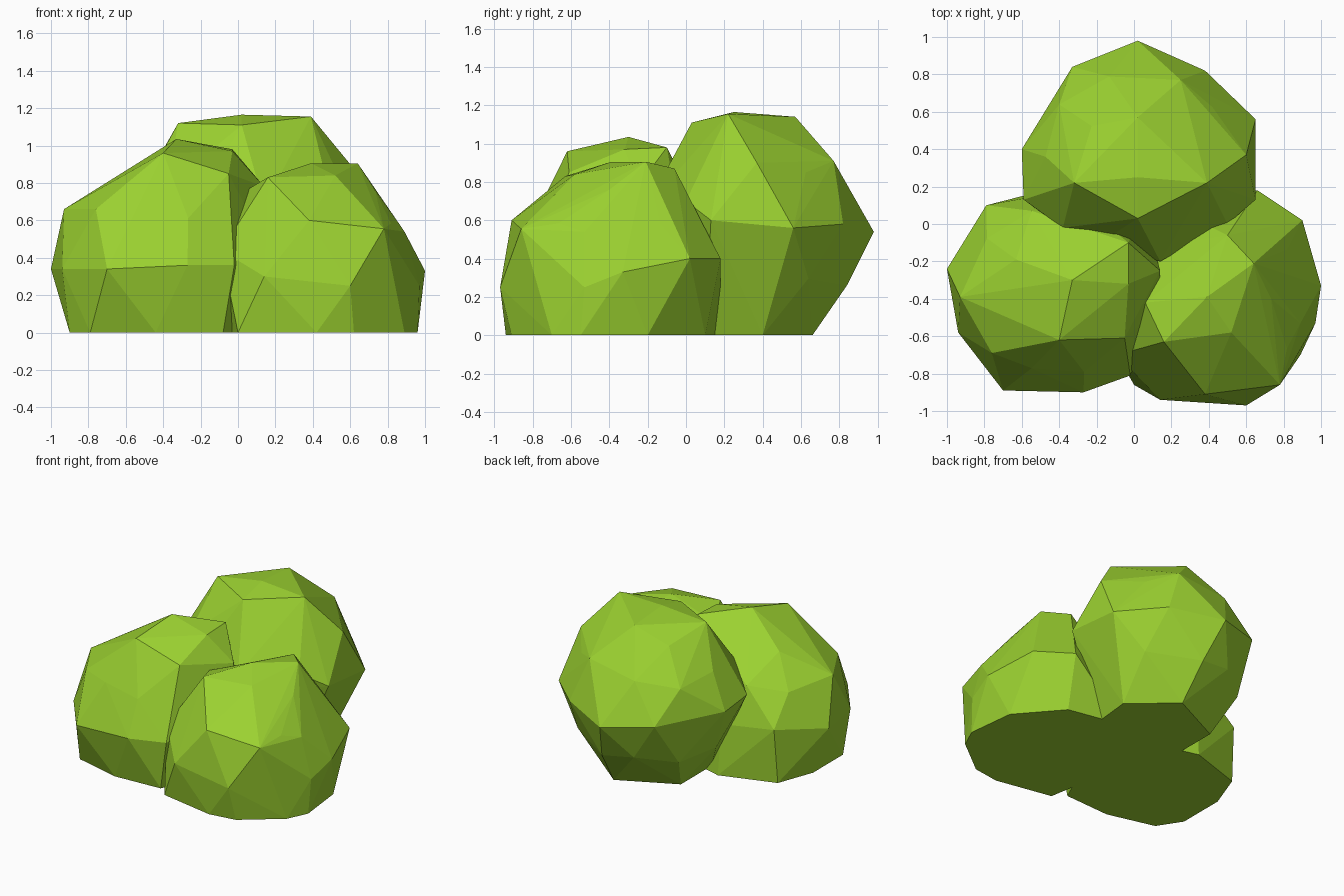
import bpy, bmesh
from mathutils import Vector

leaf = bpy.data.materials.new("leaf_green")
leaf.diffuse_color = (0.33, 0.64, 0.03, 1)


def clump(name, centre, radii, corners, base):
    """Faceted foliage ball: icosphere with chosen corners pulled out, on a flat base outline."""
    ball = bmesh.new()
    bmesh.ops.create_icosphere(ball, subdivisions=2, radius=1)
    points = [Vector(c + r * k for c, r, k in zip(centre, radii, v.co)) for v in ball.verts]
    ball.free()
    free = set(range(len(points)))
    for corner in map(Vector, corners):
        i = min(free, key=lambda n: (points[n] - corner).length)
        points[i] = corner
        free.remove(i)
    points = [p for p in points if p.z > 0.14] + [Vector((x, y, 0)) for x, y in base]

    bm = bmesh.new()
    for p in points:
        bm.verts.new(p)
    bmesh.ops.convex_hull(bm, input=bm.verts[:])
    bmesh.ops.delete(bm, geom=[v for v in bm.verts if not v.link_faces], context='VERTS')
    bmesh.ops.recalc_face_normals(bm, faces=bm.faces[:])
    mesh = bpy.data.meshes.new(name)
    bm.to_mesh(mesh)
    bm.free()
    mesh.materials.append(leaf)
    obj = bpy.data.objects.new(name, mesh)
    bpy.context.collection.objects.link(obj)
    return obj


# Tall clump at the back
clump("back_clump", (0.02, 0.36, 0.55), (0.58, 0.53, 0.57), [
    (0.39, 0.22, 1.155), (-0.32, 0.22, 1.12), (0.02, 0.25, 1.165), (0.02, 0.57, 1.14),
    (0.02, 0.03, 1.11), (0.02, 0.98, 0.54), (0.65, 0.56, 0.56), (0.38, 0.82, 0.58),
    (-0.33, 0.84, 0.58), (-0.60, 0.40, 0.60), (0.25, 0.77, 0.91), (0.60, 0.37, 0.90),
    (0.65, 0.13, 0.60), (-0.59, 0.13, 0.62), (0.14, -0.20, 0.68), (0.10, 0.84, 0.26),
    (-0.38, -0.02, 0.78), (0.50, 0.0, 0.70)],
    [(0.43, 0.40), (0.13, 0.66), (-0.28, 0.46), (-0.28, 0.1), (0.1, -0.1), (0.4, 0.1)])

# Left clump
clump("left_clump", (-0.41, -0.35, 0.37), (0.52, 0.52, 0.54), [
    (-0.33, -0.30, 1.035), (-0.40, -0.62, 0.96), (-0.03, -0.10, 0.98), (-0.03, -0.32, 0.97),
    (-0.93, -0.39, 0.66), (-0.76, -0.69, 0.66), (-1.0, -0.24, 0.34), (-0.94, -0.58, 0.34),
    (-0.70, -0.89, 0.34), (-0.27, -0.90, 0.36), (-0.79, 0.10, 0.40), (-0.05, -0.61, 0.85),
    (-0.02, -0.81, 0.36), (0.14, -0.25, 0.78), (0.13, -0.45, 0.50)],
    [(-0.90, -0.55), (-0.79, -0.72), (-0.44, -0.81), (-0.08, -0.79), (0.10, -0.40),
     (0.05, 0.08), (-0.40, 0.20), (-0.80, 0.07), (-0.90, -0.20)])

# Right clump
clump("right_clump", (0.46, -0.40, 0.30), (0.52, 0.53, 0.54), [
    (0.64, -0.21, 0.905), (0.39, -0.39, 0.905), (0.16, -0.63, 0.83), (0.52, -0.58, 0.84),
    (0.78, -0.86, 0.555), (0.38, -0.91, 0.60), (0.89, -0.53, 0.54), (1.0, -0.33, 0.33),
    (0.60, -0.97, 0.25), (0.14, -0.94, 0.30), (0.90, 0.02, 0.40), (0.66, 0.18, 0.40),
    (0.50, -0.06, 0.87), (-0.09, -0.70, 0.44), (0.97, -0.53, 0.25), (0.06, -0.42, 0.77)],
    [(0.96, -0.55), (0.89, -0.70), (0.62, -0.91), (0.42, -0.94), (0.0, -0.86), (-0.08, -0.40),
     (0.0, 0.0), (0.25, 0.18), (0.66, 0.10), (0.92, -0.20)])
